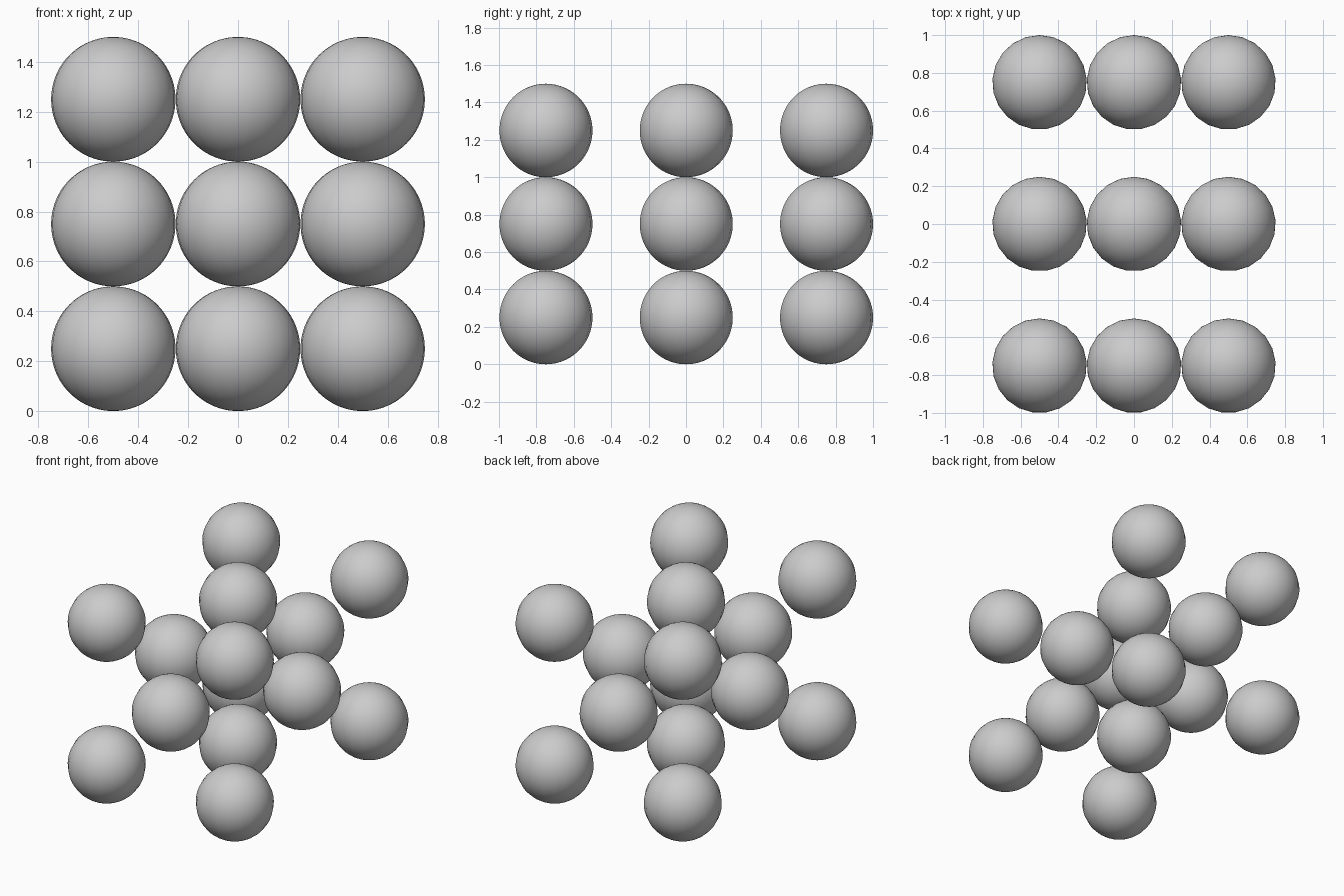
import bpy
from math import radians

if "Cube" in bpy.data.objects:
    bpy.data.objects.remove(bpy.data.objects["Cube"])

R = 0.25
STEP = (0.5, 0.75, 0.5)   # lattice spacing along x, y, z


def ball(name, i, j, k):
    # smooth sphere, coarse around the vertical axis and fine along it
    bpy.ops.mesh.primitive_uv_sphere_add(
        segments=21, ring_count=40, radius=R,
        location=(i * STEP[0], j * STEP[1], 0.75 + k * STEP[2]),
        rotation=(0, 0, radians(0)))
    ob = bpy.context.object
    ob.name = name
    bpy.ops.object.shade_smooth()


# Face-centred lattice: eight corner balls and six face balls
for i in (-1, 0, 1):
    for j in (-1, 0, 1):
        for k in (-1, 0, 1):
            n = abs(i) + abs(j) + abs(k)
            if n == 3:
                ball("corner_ball", i, j, k)
            elif n == 1:
                ball("face_ball", i, j, k)
